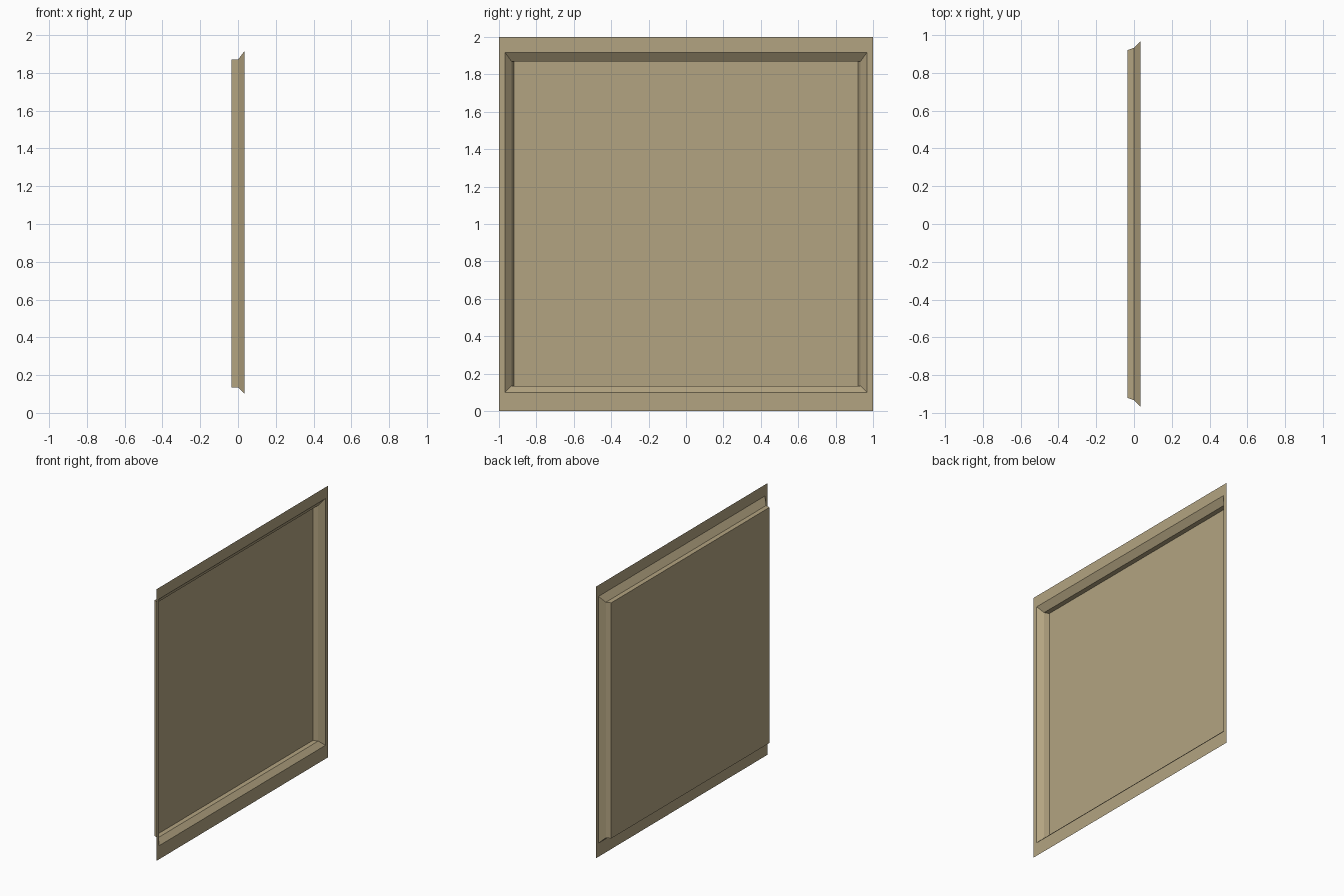
import bpy, bmesh

if "Cube" in bpy.data.objects:
    bpy.data.objects.remove(bpy.data.objects["Cube"])

# Concentric rectangular loops, from frame edge to recessed panel:
# (x, half width, bottom z, top z)
LOOPS = [
    (0.035, 1.0, 0.0, 2.0),       # outer edge of the flat frame
    (0.035, 0.968, 0.10, 1.917),  # inner edge of the flat frame
    (0.0, 0.933, 0.135, 1.87),    # foot of the bevel
    (-0.035, 0.92, 0.135, 1.87),  # edge of the recessed panel
]

bm = bmesh.new()
rings = [[bm.verts.new((x, y, z)) for y, z in ((-w, b), (w, b), (w, t), (-w, t))]
         for x, w, b, t in LOOPS]

# Frame, bevel and reveal as bridged rings
for outer, inner in zip(rings, rings[1:]):
    for i in range(4):
        j = (i + 1) % 4
        bm.faces.new((outer[i], outer[j], inner[j], inner[i]))

# Flat recessed panel
bm.faces.new(rings[-1])

mesh = bpy.data.meshes.new("recessed_wall_panel")
bm.to_mesh(mesh)
bm.free()
panel = bpy.data.objects.new("recessed_wall_panel", mesh)
bpy.context.collection.objects.link(panel)

# Tan paint
paint = bpy.data.materials.new("tan_paint")
paint.diffuse_color = (0.45, 0.37, 0.22, 1.0)
paint.use_nodes = True
paint.node_tree.nodes["Principled BSDF"].inputs["Base Color"].default_value = paint.diffuse_color
mesh.materials.append(paint)
